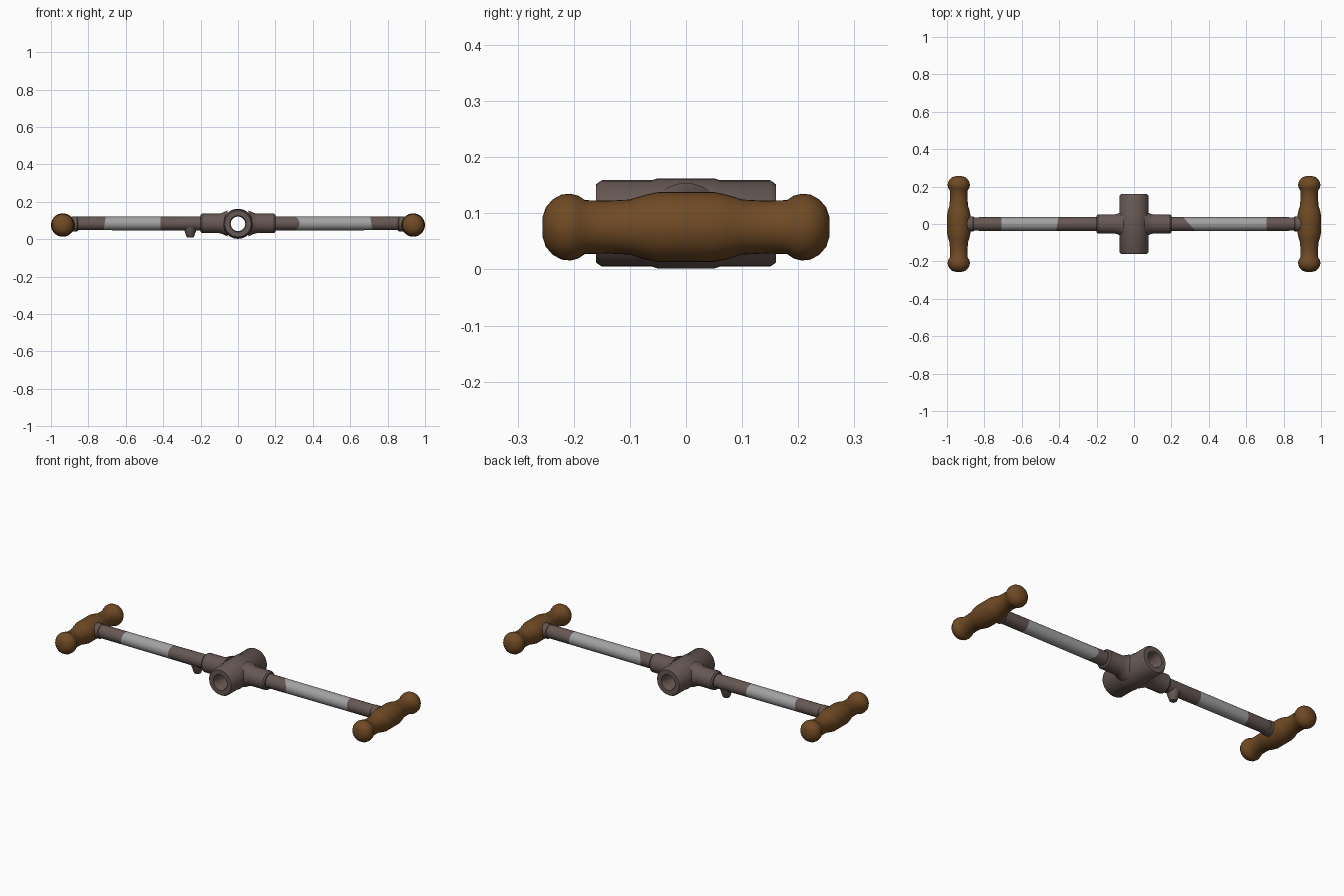
import bpy, bmesh, math
from mathutils import Vector, Matrix

if "Cube" in bpy.data.objects:
    bpy.data.objects.remove(bpy.data.objects["Cube"])


def material(name, rgb):
    m = bpy.data.materials.new(name)
    m.diffuse_color = (*rgb, 1)
    m.use_nodes = True
    m.node_tree.nodes["Principled BSDF"].inputs["Base Color"].default_value = m.diffuse_color
    return m


IRON = material("brown iron", (0.135, 0.098, 0.088))
STEEL = material("bare steel", (0.36, 0.36, 0.36))
WOOD = material("brown wood", (0.16, 0.068, 0.018))

# turn a (position, radius) profile about an axis
def lathe(name, profile, axis, centre, mats, closed=False, segs=32, cuts=(), rule=None):
    bm = bmesh.new()
    rings = []
    for t, r in profile:
        rings.append([bm.verts.new((r * math.cos(2 * math.pi * i / segs),
                                    r * math.sin(2 * math.pi * i / segs), t))
                      for i in range(segs)])
    n = len(rings)
    for j in range(n if closed else n - 1):
        a, b = rings[j], rings[(j + 1) % n]
        for i in range(segs):
            k = (i + 1) % segs
            bm.faces.new((a[i], a[k], b[k], b[i]))
    if not closed:
        bm.faces.new(rings[0][::-1])
        bm.faces.new(rings[-1])
    rot = Vector((0, 0, 1)).rotation_difference(Vector(axis)).to_matrix().to_4x4()
    bmesh.ops.transform(bm, matrix=Matrix.Translation(centre) @ rot, verts=bm.verts)
    # cut colour borders into the surface
    for co, no in cuts:
        bmesh.ops.bisect_plane(bm, geom=bm.verts[:] + bm.edges[:] + bm.faces[:],
                               plane_co=co, plane_no=no)
    bmesh.ops.recalc_face_normals(bm, faces=bm.faces)
    if rule:
        for f in bm.faces:
            f.material_index = rule(f.calc_center_median())
    me = bpy.data.meshes.new(name)
    bm.to_mesh(me)
    bm.free()
    for m in mats:
        me.materials.append(m)
    ob = bpy.data.objects.new(name, me)
    bpy.context.collection.objects.link(ob)
    bpy.context.view_layer.objects.active = ob
    ob.select_set(True)
    bpy.ops.object.shade_smooth_by_angle(angle=math.radians(35))
    ob.select_set(False)
    return ob


def mirrored(half):
    return [(-t, r) for t, r in reversed(half)] + half


Z = 0.082

# hollow centre hub, open front to back
hub = mirrored([(0.05, 0.0805), (0.06, 0.077), (0.15, 0.077), (0.16, 0.07)])
hub += [(0.16, 0.044), (0.15, 0.039), (-0.15, 0.039), (-0.16, 0.044)]
lathe("hub", hub, (0, 1, 0), (0, 0, Z), [IRON], closed=True)

# turned wooden handle profile, half length
grip = [(0.0, 0.063), (0.05, 0.0625), (0.075, 0.057), (0.1, 0.049), (0.14, 0.047),
        (0.18, 0.048), (0.192, 0.056), (0.206, 0.0595), (0.222, 0.058),
        (0.238, 0.049), (0.25, 0.035), (0.2555, 0.018)]

for side, label, inner, slant in ((-1, "left", 0.41, 0.15), (1, "right", 0.295, 0.9)):
    # socket with a flare into the hub
    lathe(label + "_socket", [(0.055, 0.07), (0.068, 0.064), (0.085, 0.056), (0.1, 0.052),
                              (0.192, 0.052), (0.2, 0.046)],
          (side, 0, 0), (0, 0, Z + 0.002), [IRON])
    # rod: iron at both ends, worn steel between slanted borders
    n_in = Vector((side, slant, 0))
    p_in = Vector((side * inner, 0, 0))
    n_out = Vector((side, 0, 0.15))
    p_out = Vector((side * 0.713, 0, Z))

    def rod_colour(c):
        return 1 if (c - p_in).dot(n_in) > 0 and (c - p_out).dot(n_out) < 0 else 0

    lathe(label + "_rod", [(0.19, 0.038), (0.4, 0.037), (0.87, 0.036), (0.93, 0.035)],
          (side, 0, 0), (0, 0, Z + 0.002), [IRON, STEEL],
          cuts=((p_in, n_in), (p_out, n_out)), rule=rod_colour)
    # thin end collar and handle
    lathe(label + "_collar", [(0.855, 0.036), (0.86, 0.04), (0.89, 0.04)],
          (side, 0, 0), (0, 0, Z), [IRON])
    lathe(label + "_handle", mirrored(grip[1:]), (0, 1, 0),
          (side * 0.937, 0, 0.0755), [WOOD])

# small tapered peg under the left rod
lathe("thumb_peg", [(0.008, 0.016), (0.013, 0.02), (0.045, 0.031), (0.062, 0.036)],
      (0, 0, 1), (-0.255, 0, 0), [IRON], segs=20)
